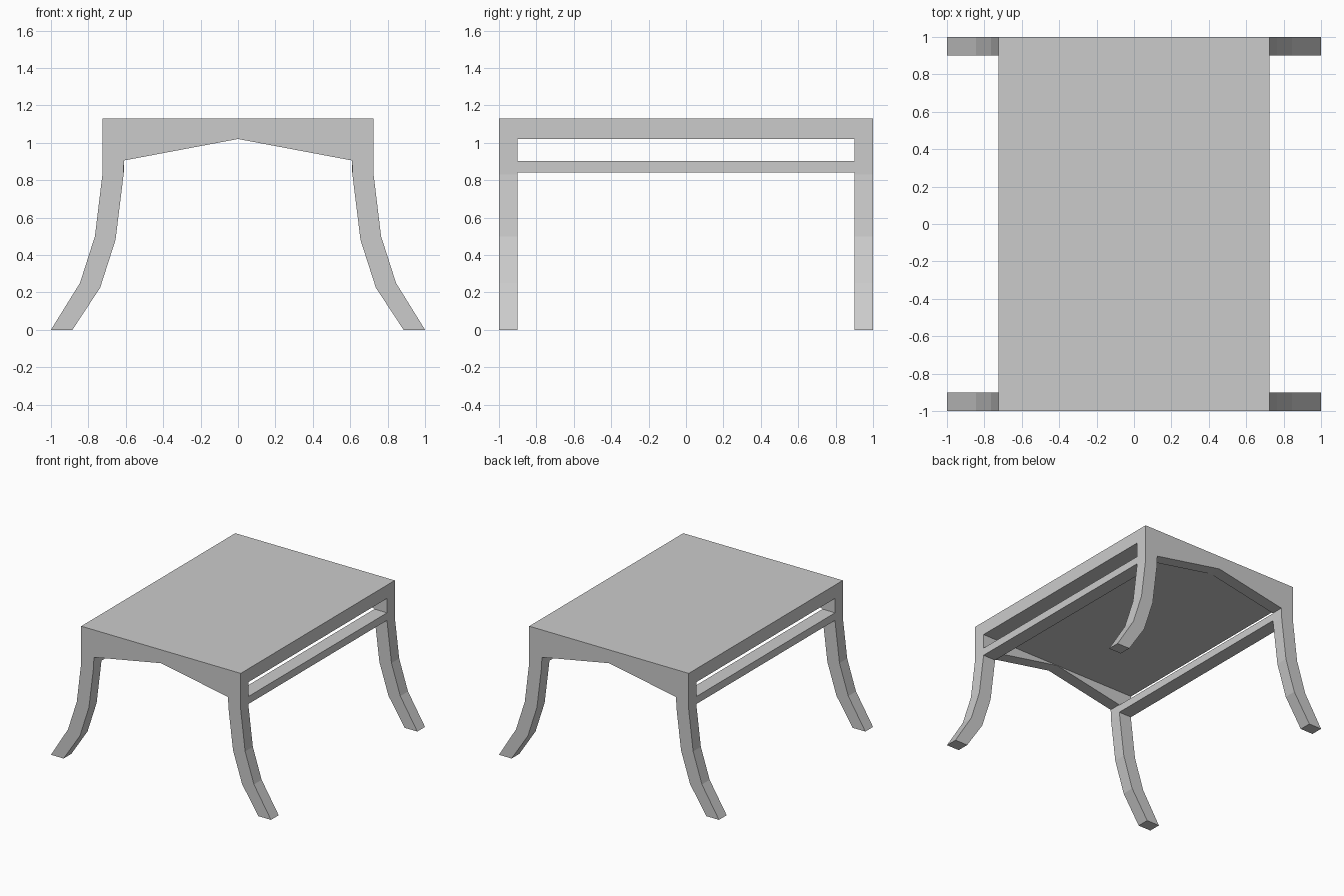
import bpy, bmesh

if "Cube" in bpy.data.objects:
    bpy.data.objects.remove(bpy.data.objects["Cube"])

HALF_W = 0.725      # half width of the seat
LEG_IN = 0.61       # inner face of the legs
TOP, UNDER = 1.13, 1.02
LEG_T = 0.10        # leg thickness along y


def extrude_profile(name, points, y0, y1):
    """Extrude an x/z outline along y into a flat-shaded solid."""
    bm = bmesh.new()
    face = bm.faces.new([bm.verts.new((x, y0, z)) for x, z in points])
    moved = bmesh.ops.extrude_face_region(bm, geom=[face])["geom"]
    verts = [g for g in moved if isinstance(g, bmesh.types.BMVert)]
    bmesh.ops.translate(bm, verts=verts, vec=(0, y1 - y0, 0))
    bmesh.ops.recalc_face_normals(bm, faces=bm.faces[:])
    mesh = bpy.data.meshes.new(name)
    bm.to_mesh(mesh)
    bm.free()
    obj = bpy.data.objects.new(name, mesh)
    bpy.context.collection.objects.link(obj)
    return obj


def rect(x0, x1, z0, z1):
    return [(x0, z0), (x1, z0), (x1, z1), (x0, z1)]


# Seat slab
extrude_profile("seat", rect(-HALF_W, HALF_W, UNDER, TOP), -1, 1)

# Splayed leg with its sloping half of the end apron
leg_outline = [
    (HALF_W, UNDER), (HALF_W, 0.83), (0.765, 0.50), (0.845, 0.25), (1.0, 0.0),
    (0.885, 0.0), (0.737, 0.225), (0.655, 0.48), (0.613, 0.82),
    (LEG_IN, 0.905), (0.0, UNDER),
]

for side, sx in (("left", -1), ("right", 1)):
    outline = [(sx * x, z) for x, z in leg_outline]
    extrude_profile(f"front_{side}_leg", outline, -1, -1 + LEG_T)
    extrude_profile(f"back_{side}_leg", outline, 1 - LEG_T, 1)
    # Side rail between the front and back legs
    extrude_profile(f"{side}_rail", rect(sx * LEG_IN, sx * HALF_W, 0.84, 0.902),
                    -1 + LEG_T, 1 - LEG_T)
